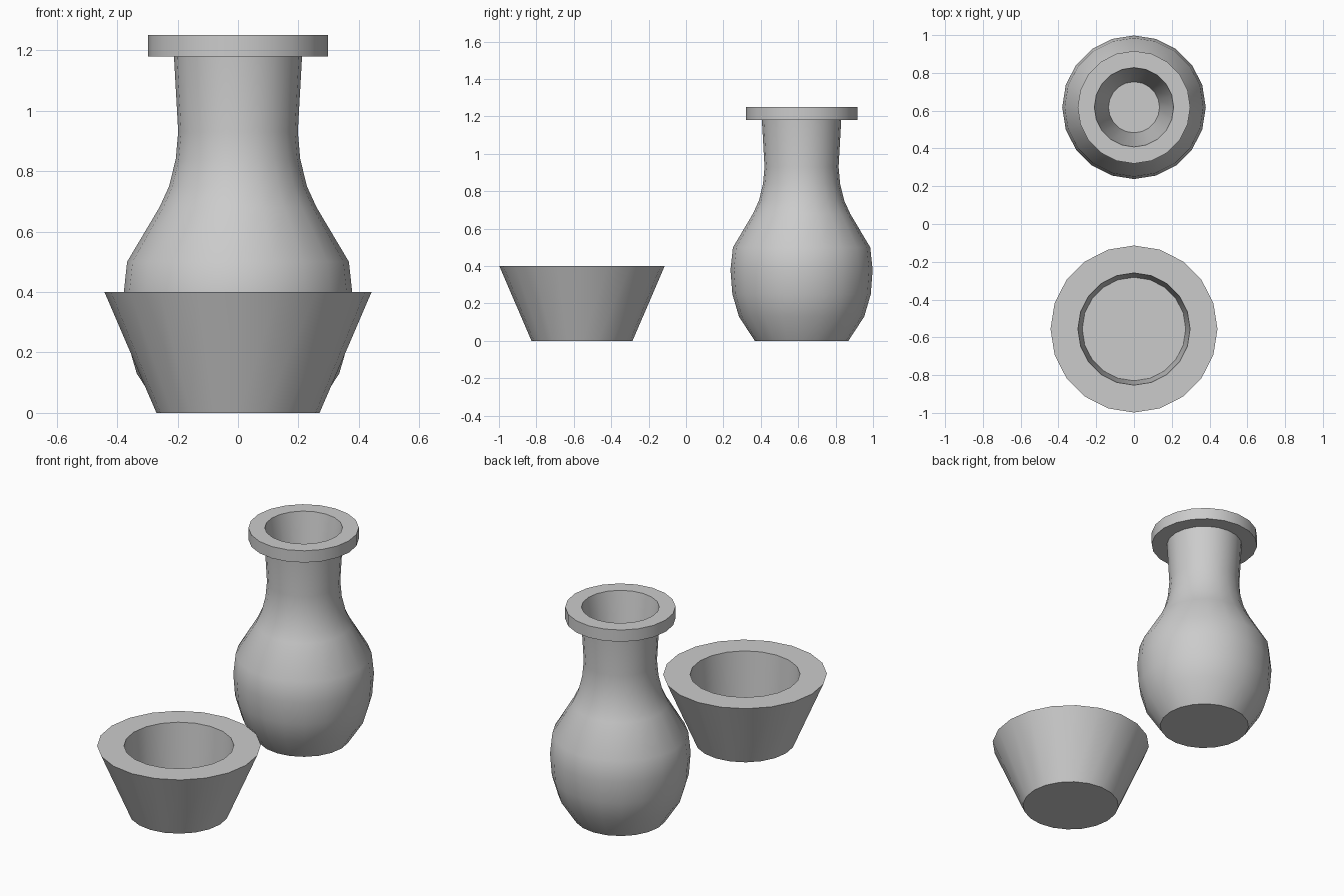
import bpy, bmesh, math

if "Cube" in bpy.data.objects:
    bpy.data.objects.remove(bpy.data.objects["Cube"])

SIDES = 20


def lathe(name, profile, y):
    """Revolve an (r, z) profile running from outer base, up, over the rim and down inside."""
    bm = bmesh.new()
    rings = []
    for r, z in profile:
        rings.append([bm.verts.new((r * math.cos(2 * math.pi * i / SIDES),
                                    r * math.sin(2 * math.pi * i / SIDES), z))
                      for i in range(SIDES)])
    for a, b in zip(rings, rings[1:]):
        for i in range(SIDES):
            j = (i + 1) % SIDES
            bm.faces.new((a[i], a[j], b[j], b[i]))
    bm.faces.new(rings[0][::-1])   # underside
    bm.faces.new(rings[-1])        # inner floor
    me = bpy.data.meshes.new(name)
    bm.to_mesh(me)
    bm.free()
    ob = bpy.data.objects.new(name, me)
    bpy.context.collection.objects.link(ob)
    ob.location.y = y
    bpy.ops.object.select_all(action='DESELECT')
    ob.select_set(True)
    bpy.context.view_layer.objects.active = ob
    bpy.ops.object.shade_smooth_by_angle(angle=math.radians(35))
    return ob


# Tall vase with flared lip and hollow neck
lathe("vase", [(0.25, 0), (0.335, 0.13), (0.37, 0.25), (0.38, 0.38), (0.367, 0.5),
               (0.26, 0.68), (0.228, 0.75), (0.206, 0.84), (0.198, 0.93), (0.212, 1.18),
               (0.298, 1.18), (0.298, 1.25),
               (0.21, 1.25), (0.135, 0.8)], 0.618)

# Low tapered pot with thick rim
lathe("pot", [(0.27, 0), (0.442, 0.4), (0.297, 0.4), (0.274, 0.08)], -0.556)
